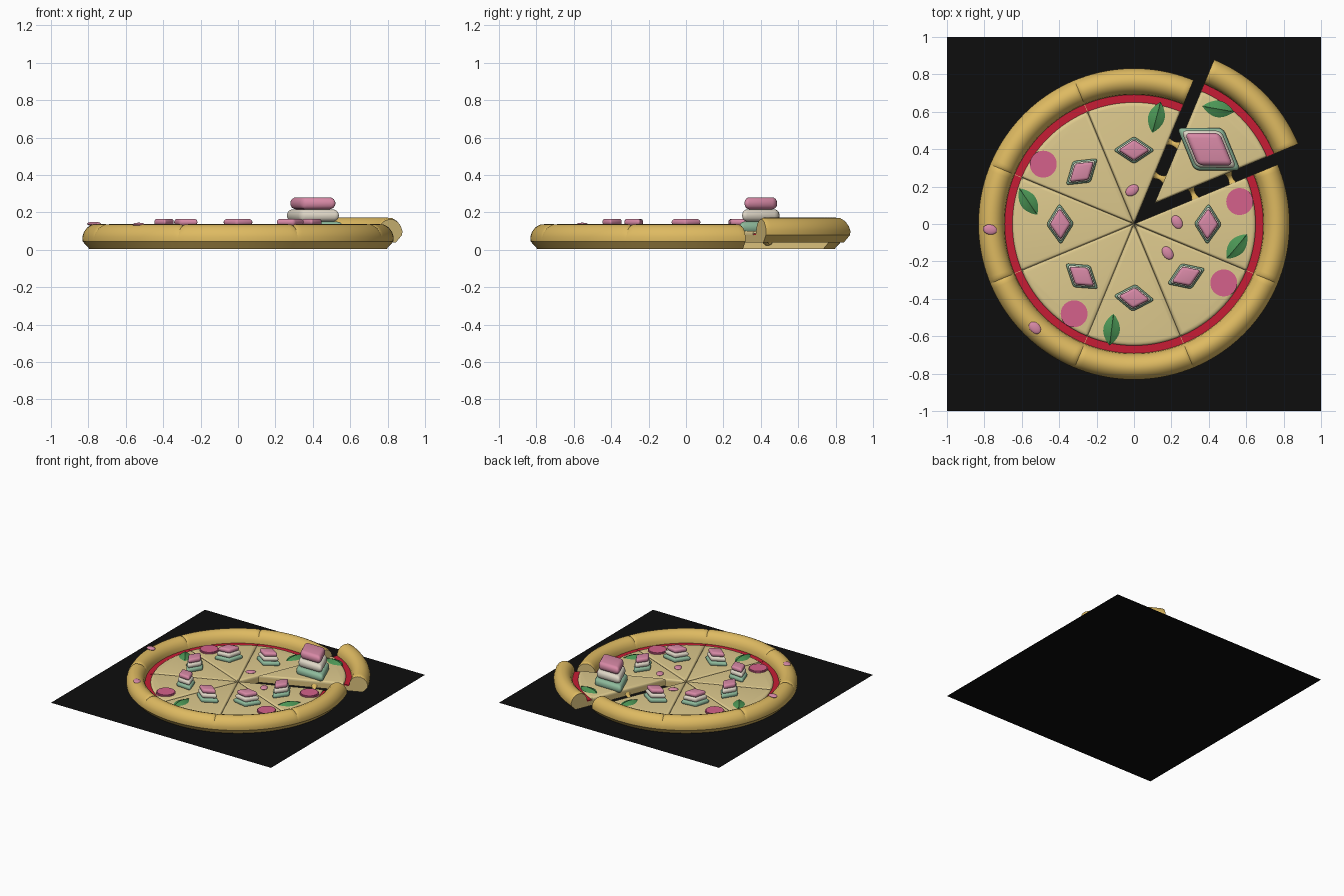
import bpy, bmesh
from math import sin, cos, pi, radians, asin, sqrt
from mathutils import Vector

cube = bpy.data.objects.get("Cube")
if cube:
    bpy.data.objects.remove(cube, do_unlink=True)


def material(name, r, g, b):
    m = bpy.data.materials.new(name)
    m.use_nodes = True
    m.diffuse_color = (r, g, b, 1)
    bsdf = next(n for n in m.node_tree.nodes if n.type == 'BSDF_PRINCIPLED')
    bsdf.inputs["Base Color"].default_value = (r, g, b, 1)
    return m


BLACK = material("board black", 0.004, 0.004, 0.004)
CRUST = material("crust gold", 0.73, 0.49, 0.12)
DOUGH = material("dough tan", 0.70, 0.53, 0.20)
CHEESE = material("cheese cream", 0.73, 0.59, 0.27)
SAUCE = material("sauce red", 0.57, 0.012, 0.035)
SALAMI = material("salami pink", 0.66, 0.12, 0.26)
PINK = material("layer pink", 0.68, 0.25, 0.38)
IVORY = material("layer ivory", 0.74, 0.68, 0.57)
MINT = material("layer mint", 0.27, 0.49, 0.33)
LEAF = material("basil green", 0.07, 0.30, 0.09)

HALF = pi / 8
PULL = Vector((0.11, 0.11, 0.035))   # how far the loose slice is moved


def finish(name, bm, *mats, angle=40):
    bmesh.ops.recalc_face_normals(bm, faces=bm.faces[:])
    me = bpy.data.meshes.new(name)
    bm.to_mesh(me)
    bm.free()
    for m in mats:
        me.materials.append(m)
    me.polygons.foreach_set("use_smooth", [True] * len(me.polygons))
    me.set_sharp_from_angle(angle=radians(angle))
    return me


def place(name, me, loc=(0, 0, 0), turn=0.0, scale=1.0):
    ob = bpy.data.objects.new(name, me)
    bpy.context.scene.collection.objects.link(ob)
    ob.location = loc
    ob.rotation_euler.z = turn
    ob.scale = (scale,) * 3
    return ob


def loft(name, rings, *mats, angle=40):
    """Skin closed rings of points; end caps use the last material."""
    bm = bmesh.new()
    rows = [[bm.verts.new(p) for p in ring] for ring in rings]
    n = len(rows[0])
    for a, b in zip(rows, rows[1:]):
        for i in range(n):
            j = (i + 1) % n
            bm.faces.new((a[i], a[j], b[j], b[i]))
    for row in (rows[0], rows[-1]):
        bm.faces.new(row).material_index = len(mats) - 1
    return finish(name, bm, *mats, angle=angle)


def wedge_ring(radius, inset, z, steps=16):
    """Outline of one eighth of a disc, moved inwards by inset."""
    r = radius - inset
    a = HALF - asin(inset / r)
    arc = [(r * cos(t), r * sin(t), z)
           for t in (a * (2 * i / steps - 1) for i in range(steps + 1))]
    return [(inset / sin(HALF), 0, z)] + arc


def wedge(name, radius, levels, mat):
    return loft(name, [wedge_ring(radius, d, z) for d, z in levels], mat)


# Serving board
bm = bmesh.new()
bmesh.ops.create_grid(bm, x_segments=1, y_segments=1, size=1)
place("board", finish("board", bm, BLACK))

# Slice layers, shared by all eight slices
dough = wedge("dough", 0.73, [(0, 0.005), (0, 0.045)], DOUGH)
sauce = wedge("sauce", 0.70, [(0.0015, 0.04), (0.0015, 0.053)], SAUCE)
cheese = wedge("cheese", 0.65, [(0, 0.045), (0, 0.054), (0.004, 0.06),
                                (0.011, 0.064), (0.022, 0.066)], CHEESE)

# Crust: a profile swept over one eighth turn, pinched at both ends
profile = [(0.69, 0.005), (0.795, 0.005), (0.831, 0.045), (0.832, 0.07),
           (0.824, 0.095), (0.806, 0.12), (0.78, 0.135), (0.755, 0.137),
           (0.73, 0.128), (0.708, 0.108), (0.695, 0.08), (0.69, 0.045)]
stops = [-1, -0.985, -0.95] + [i / 10 for i in range(-9, 10)] + [0.95, 0.985, 1]


def crust_ring(s):
    pinch = max(0, (abs(s) - 0.93) / 0.07) ** 2 * 0.07
    return [(r * cos(s * HALF), r * sin(s * HALF),
             z - pinch * max(0, z - 0.05) * 1.5) for r, z in profile]


crust = loft("crust", [crust_ring(s) for s in stops], CRUST, DOUGH, angle=35)

for k in range(8):
    move = PULL if k == 1 else Vector()
    for part in (dough, sauce, cheese, crust):
        place(f"{part.name}_{k + 1}", part, move, k * pi / 4)


# Stacked diamond toppings of three rounded layers
def diamond(name, size, mat):
    bm = bmesh.new()
    half = 0.0325
    rows = [[bm.verts.new((x * size, y * size, z)) for x, y in
             ((0.205, 0), (0, 0.137), (-0.205, 0), (0, -0.137))]
            for z in (-half, half)]
    for i in range(4):
        j = (i + 1) % 4
        bm.faces.new((rows[0][i], rows[0][j], rows[1][j], rows[1][i]))
    for row in rows:
        bm.faces.new(row)
    bmesh.ops.bevel(bm, geom=bm.edges[:], offset=0.028, segments=4,
                    profile=0.5, affect='EDGES')
    return finish(name, bm, mat)


layers = [diamond("mint_layer", 1, MINT), diamond("ivory_layer", 0.87, IVORY),
          diamond("pink_layer", 0.76, PINK)]


def stack(x, y, base, turn, scale):
    for i, me in enumerate(layers):
        place(me.name, me, (x, y, base + (i + 0.5) * 0.065 * scale),
              radians(turn), scale)


stack(0.4, 0.4, 0.086, -34, 1)
for deg, turn in ((0, 88), (90, 0), (135, 40), (180, 92), (225, -38),
                  (270, -6), (315, 22)):
    r = 0.395
    stack(r * cos(radians(deg)), r * sin(radians(deg)), 0.06, turn, 0.54)

# Salami discs
bm = bmesh.new()
bmesh.ops.create_cone(bm, cap_ends=True, segments=40, radius1=0.072,
                      radius2=0.072, depth=0.02)
rim = [e for e in bm.edges if all(v.co.z > 0 for v in e.verts)]
bmesh.ops.bevel(bm, geom=rim, offset=0.006, segments=2, affect='EDGES')
salami = finish("salami", bm, SALAMI)
for x, y in ((-0.485, 0.32), (0.565, 0.12), (0.48, -0.315), (-0.32, -0.48)):
    place("salami", salami, (x, y, 0.068))

# Basil leaves: pointed, domed, with a raised midrib
bm = bmesh.new()
rows = []
for i in range(13):
    t = i / 12
    w = 0.044 * sin(pi * t) ** 0.85 + 0.0005
    rows.append([bm.verts.new((0.17 * (t - 0.5), w * v,
                 0.016 * sin(pi * t) * (1 - v * v)
                 + (0.004 if v == 0 else 0)))
                 for v in (-1, -0.6, -0.12, 0, 0.12, 0.6, 1)])
for a, b in zip(rows, rows[1:]):
    for i in range(6):
        bm.faces.new((a[i], b[i], b[i + 1], a[i + 1]))
bmesh.ops.solidify(bm, geom=bm.faces[:], thickness=0.005)
leaf = finish("basil_leaf", bm, LEAF)
for x, y, z, turn in ((0.12, 0.57, 0.07, 75), (0.45, 0.615, 0.105, -10),
                      (-0.565, 0.12, 0.07, -56), (0.55, -0.12, 0.07, 50),
                      (-0.12, -0.565, 0.07, 83)):
    place("basil_leaf", leaf, (x, y, z), radians(turn))

# Small scattered flakes
bm = bmesh.new()
bmesh.ops.create_uvsphere(bm, u_segments=20, v_segments=10, radius=1)
bmesh.ops.scale(bm, vec=(0.038, 0.027, 0.011), verts=bm.verts[:])
flake = finish("flake", bm, PINK)
for x, y, z, turn in ((-0.01, 0.18, 0.068, 35), (0.23, 0.01, 0.068, -60),
                      (0.18, -0.155, 0.068, -55), (-0.77, -0.03, 0.139, -10),
                      (-0.53, -0.555, 0.134, -45)):
    place("flake", flake, (x, y, z), radians(turn))


# Cheese strands sagging across the two gaps
def strand(x, y, edge):
    along = Vector((cos(edge), sin(edge), 0))
    across = Vector((-sin(edge), cos(edge), 0))
    if across.dot(PULL) < 0:
        across = -across
    rings = []
    for i in range(9):
        t = i / 4 - 1
        c = Vector((x, y, 0.02 + 0.026 * t * t + 0.012 * (t + 1)))
        c += across * t * 0.04
        rad = 0.013 + 0.015 * t * t
        rings.append([c + along * rad * cos(a) + Vector((0, 0, rad * 0.6 * sin(a)))
                      for a in (2 * pi * k / 12 for k in range(12))])
    place("cheese_strand", loft("cheese_strand", rings, CRUST))


for x, y, edge in ((0.21, 0.43, 3), (0.135, 0.25, 3),
                   (0.315, 0.165, 1), (0.515, 0.245, 1)):
    strand(x, y, edge * HALF)
